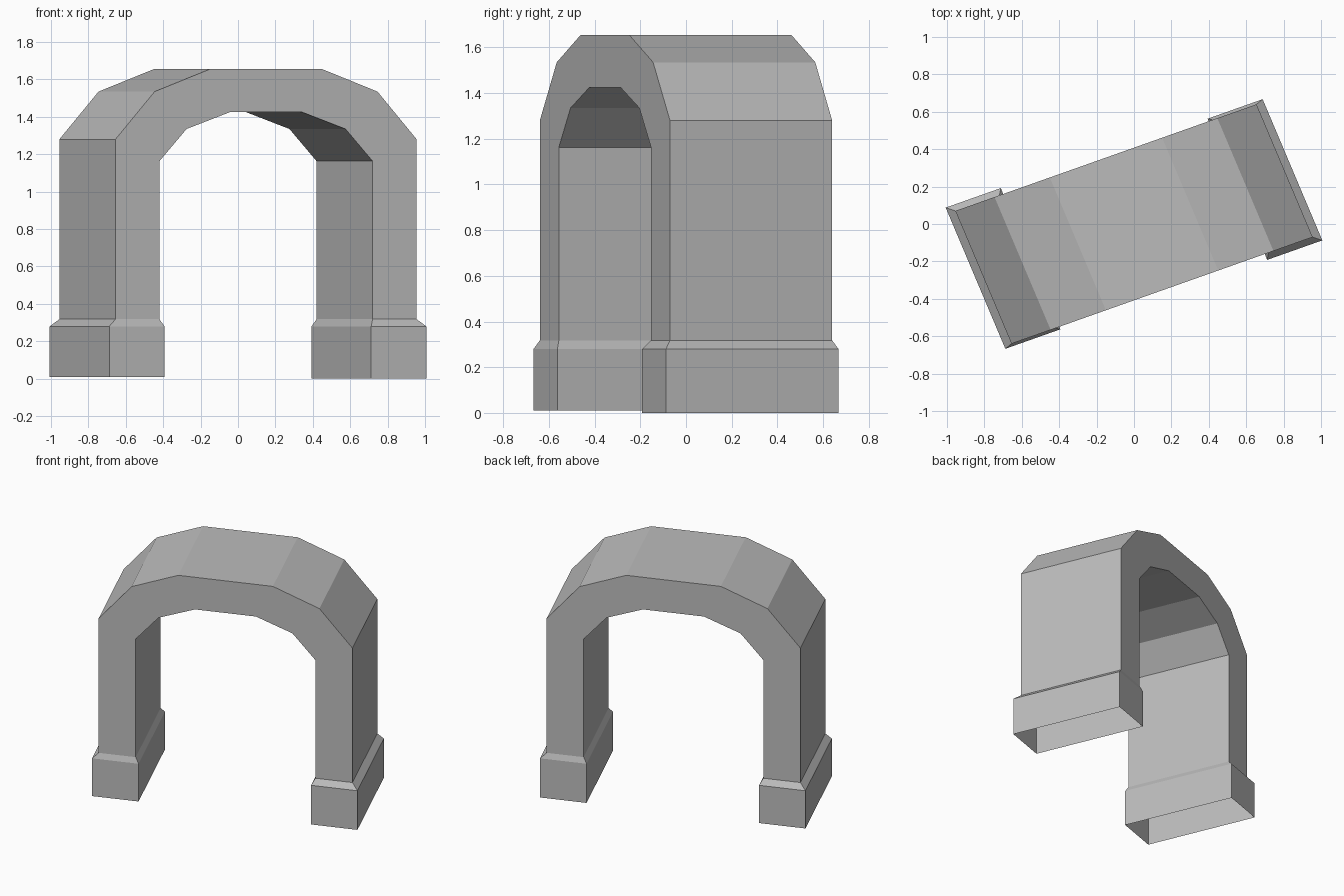
import bpy, bmesh
from mathutils import Vector

cube = bpy.data.objects.get("Cube")
if cube:
    bpy.data.objects.remove(cube, do_unlink=True)

# Plain stone colour
stone = bpy.data.materials.new("grey stone")
stone.use_nodes = True
grey = (0.5, 0.5, 0.5, 1)
stone.diffuse_color = grey
stone.node_tree.nodes["Principled BSDF"].inputs["Base Color"].default_value = grey

# The arch stands turned: half span and half depth directions
SPAN = Vector((0.805, 0.285, 0))
DEPTH = Vector((-0.15, 0.355, 0))
UP = Vector((0, 0, 1))


def loft(name, sections):
    """Join four-cornered sections (outer, inner, front, back) into an open shell.
    outer and inner are (span, height) pairs; front and back are depths."""
    bm = bmesh.new()
    rings = []
    for outer, inner, front, back in sections:
        corners = ((outer, front), (inner, front), (inner, back), (outer, back))
        rings.append([bm.verts.new(SPAN * p[0] + DEPTH * d + UP * p[1])
                      for p, d in corners])
    for a, b in zip(rings, rings[1:]):
        for i in range(4):
            j = (i + 1) % 4
            bm.faces.new((a[i], a[j], b[j], b[i]))
    bmesh.ops.recalc_face_normals(bm, faces=bm.faces)
    mesh = bpy.data.meshes.new(name)
    bm.to_mesh(mesh)
    bm.free()
    mesh.materials.append(stone)
    obj = bpy.data.objects.new(name, mesh)
    bpy.context.collection.objects.link(obj)
    return obj


# Arch with its two legs: outer and inner profile of one half, mirrored
outer = [(1, 0.318), (1, 1.28), (0.74, 1.535), (0.373, 1.655)]
inner = [(0.708, 0.318), (0.708, 1.163), (0.528, 1.335), (0.24, 1.425)]
half = list(zip(outer, inner))
other = [((-o[0], o[1]), (-i[0], i[1])) for o, i in reversed(half)]
loft("arch", [(o, i, -1, 1) for o, i in half + other])

# Plinths: open below, bevelled on top to meet the legs
for name, side, base in (("left_plinth", 1, 0.0), ("right_plinth", -1, 0.01)):
    front, back = -1.088 * side, 1.038 * side
    foot = [((1.048 * side, z), (0.682 * side, z), front, back)
            for z in (base, 0.28)]
    top = ((side, 0.318), (0.708 * side, 0.318), -side, side)
    loft(name, foot + [top])
